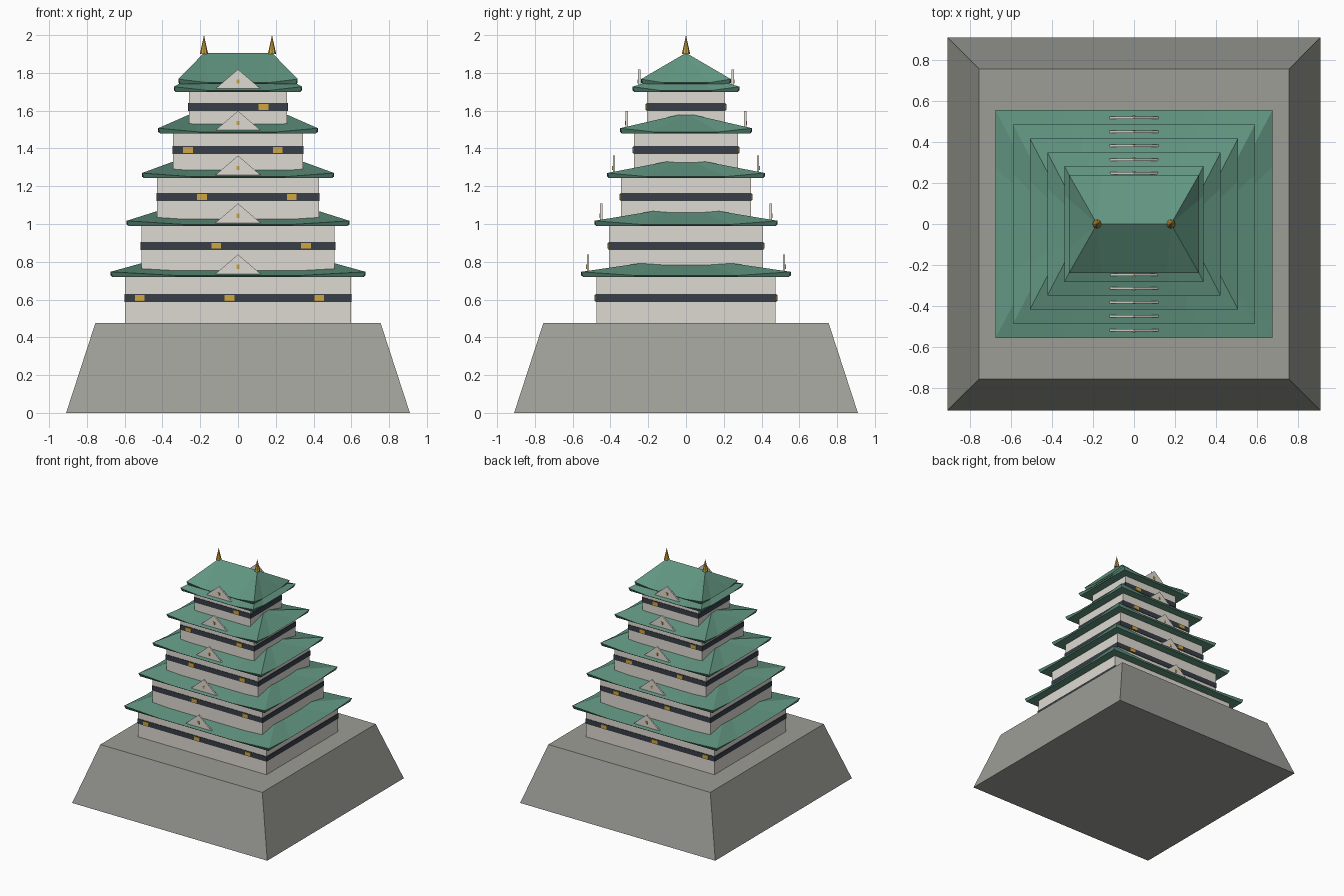
import bpy, bmesh
from mathutils import Matrix

cube = bpy.data.objects.get("Cube")
if cube:
    bpy.data.objects.remove(cube, do_unlink=True)


def material(name, rgb):
    m = bpy.data.materials.new(name)
    m.use_nodes = True
    m.diffuse_color = (*rgb, 1)
    bsdf = next(n for n in m.node_tree.nodes if n.type == 'BSDF_PRINCIPLED')
    bsdf.inputs["Base Color"].default_value = (*rgb, 1)
    return m


STONE = material("grey stone", (0.34, 0.34, 0.31))
PLASTER = material("white plaster", (0.73, 0.70, 0.64))
TIMBER = material("dark timber", (0.04, 0.048, 0.062))
TILE = material("green roof tile", (0.12, 0.30, 0.22))
GOLD = material("gold", (0.64, 0.38, 0.05))


def finish(name, bm, mat):
    bmesh.ops.recalc_face_normals(bm, faces=bm.faces)
    mesh = bpy.data.meshes.new(name)
    bm.to_mesh(mesh)
    bm.free()
    mesh.materials.append(mat)
    obj = bpy.data.objects.new(name, mesh)
    bpy.context.collection.objects.link(obj)
    return obj


def box(name, centre, half, z0, z1, mat, top_scale=1.0):
    """Upright box, optionally tapered towards its top."""
    bm = bmesh.new()
    bmesh.ops.create_cube(bm, size=2)
    for v in bm.verts:
        s = top_scale if v.co.z > 0 else 1
        v.co = (centre[0] + v.co.x * half[0] * s,
                centre[1] + v.co.y * half[1] * s,
                z1 if v.co.z > 0 else z0)
    return finish(name, bm, mat)


def eave_ring(bm, hx, hy, z, lift):
    """Four sides of three points each, starting at the lifted corners."""
    corners = [(-hx, -hy), (hx, -hy), (hx, hy), (-hx, hy)]
    ring = []
    for i, (ax, ay) in enumerate(corners):
        bx, by = corners[(i + 1) % 4]
        for t in (0, 0.25, 0.75):
            ring.append(bm.verts.new((ax + (bx - ax) * t, ay + (by - ay) * t,
                                      z + (lift if t == 0 else 0))))
    return ring


def hip_roof(name, hx, hy, bottom, ridge_z, inset=0.01):
    """Hipped roof with upswept corners over a flat soffit."""
    bm = bmesh.new()
    low = eave_ring(bm, hx - inset, hy - inset, bottom, 0)
    top = eave_ring(bm, hx, hy, bottom + 0.008, 0.019)
    left = bm.verts.new((-hx * 0.57, 0, ridge_z))
    right = bm.verts.new((hx * 0.57, 0, ridge_z))
    bm.faces.new(low)
    n = len(top)
    for i in range(n):
        bm.faces.new((low[i], low[(i + 1) % n], top[(i + 1) % n], top[i]))
    # each side: corner triangle, middle panel, corner triangle
    for side, (a, b) in enumerate([(left, right), (right, right), (right, left), (left, left)]):
        p = [top[(side * 3 + k) % n] for k in range(4)]
        bm.faces.new((p[0], p[1], a))
        bm.faces.new((p[1], p[2], a) if a is b else (p[1], p[2], b, a))
        bm.faces.new((p[2], p[3], b))
    return finish(name, bm, TILE)


def gable(name, y, z, half_width=0.12, height=0.103, depth=0.012):
    """Thin triangular gable board."""
    bm = bmesh.new()
    tri = [bm.verts.new((x, y - depth / 2, z + dz))
           for x, dz in ((-half_width, 0), (half_width, 0), (0, height))]
    face = bm.faces.new(tri)
    ext = bmesh.ops.extrude_face_region(bm, geom=[face])
    moved = [g for g in ext["geom"] if isinstance(g, bmesh.types.BMVert)]
    bmesh.ops.translate(bm, verts=moved, vec=(0, depth, 0))
    return finish(name, bm, PLASTER)


# Stone base
BASE_TOP = 0.475
box("stone_base", (0, 0), (0.91, 0.91), 0, BASE_TOP, STONE, 0.83)

# Storeys: wall half sizes, roof half sizes, eave height, band height, window x
storeys = [
    ((0.598, 0.475), (0.675, 0.555), 0.72, 0.608, (-0.52, -0.045, 0.43)),
    ((0.512, 0.407), (0.59, 0.485), 0.99, 0.884, (-0.115, 0.36)),
    ((0.428, 0.343), (0.508, 0.417), 1.243, 1.143, (-0.19, 0.285)),
    ((0.343, 0.274), (0.423, 0.35), 1.48, 1.392, (-0.265, 0.21)),
    ((0.26, 0.206), (0.34, 0.284), 1.70, 1.619, (0.135,)),
]
floor_z = BASE_TOP
for i, (wall, roof, eave, band, windows) in enumerate(storeys, 1):
    box(f"wall_{i}", (0, 0), wall, floor_z, eave + 0.005, PLASTER)
    box(f"timber_band_{i}", (0, 0), (wall[0] + 0.004, wall[1] + 0.004),
        band - 0.021, band + 0.021, TIMBER)
    hip_roof(f"roof_{i}", *roof, eave, eave + 0.107)
    for side, label in ((-1, "front"), (1, "back")):
        for k, x in enumerate(windows, 1):
            box(f"{label}_window_{i}_{k}", (x, side * (wall[1] + 0.005)),
                (0.026, 0.004), band - 0.015, band + 0.015, GOLD)
        y = side * (roof[1] - 0.036)
        gable(f"{label}_gable_{i}", y, eave + 0.016)
        box(f"{label}_gable_ornament_{i}", (0, y + side * 0.006),
            (0.008, 0.004), eave + 0.043, eave + 0.065, GOLD)
    floor_z = eave + 0.01

# Steep crowning roof with a finial at each ridge end
hip_roof("top_roof", 0.316, 0.238, 1.74, 1.906)
for x, label in ((-0.18, "right"), (0.18, "left")):
    bm = bmesh.new()
    bmesh.ops.create_cone(bm, cap_ends=True, segments=8, radius1=0.022, radius2=0,
                          depth=0.1, matrix=Matrix.Translation((x, 0, 1.95)))
    finish(f"{label}_finial", bm, GOLD)
